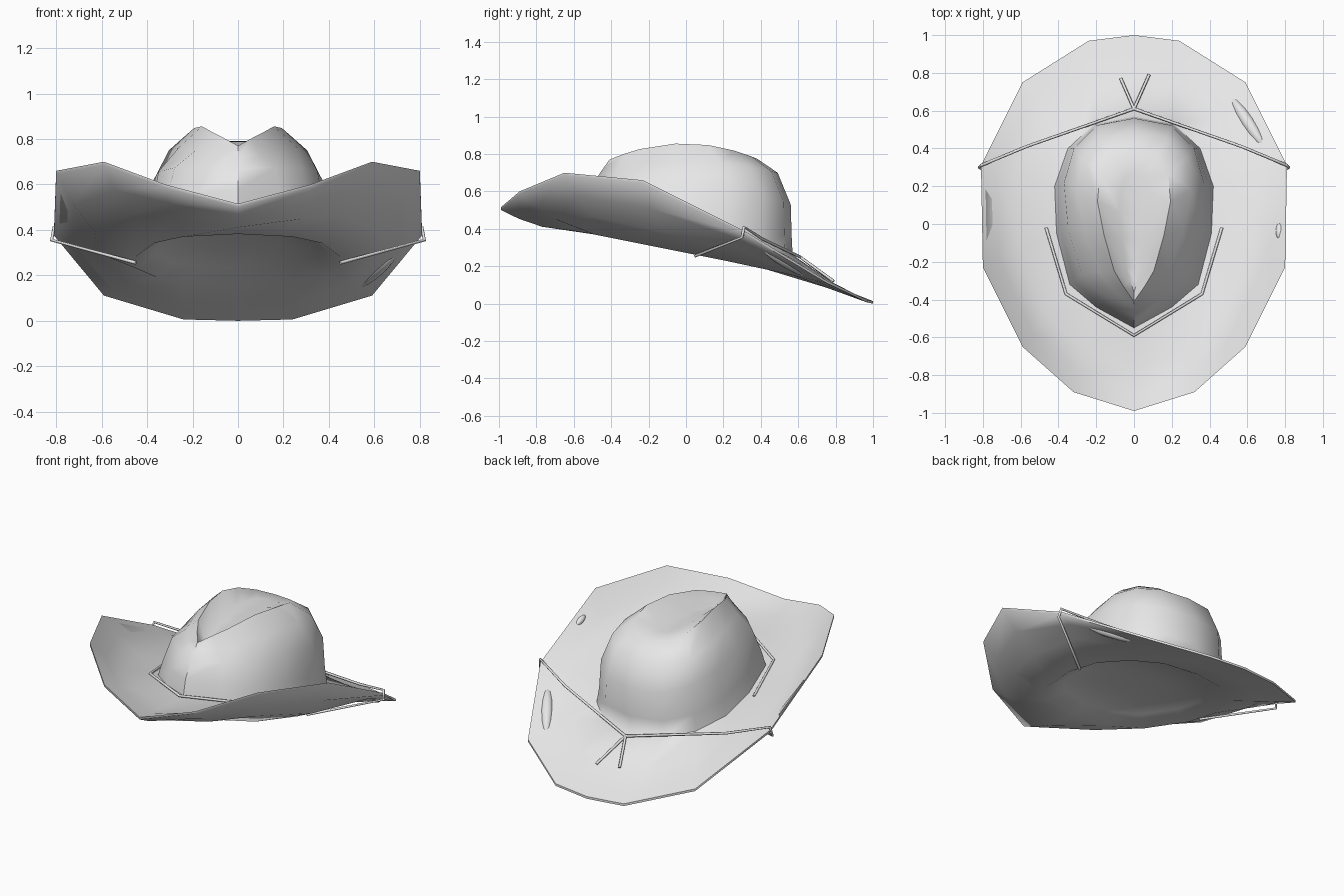
import bpy
import bmesh
import math
from mathutils import Vector
from mathutils.bvhtree import BVHTree

if "Cube" in bpy.data.objects:
    bpy.data.objects.remove(bpy.data.objects["Cube"])

felt = bpy.data.materials.new("pale grey felt")
felt.use_nodes = True
GREY = (0.8, 0.8, 0.8, 1)
felt.diffuse_color = GREY
felt.node_tree.nodes["Principled BSDF"].inputs["Base Color"].default_value = GREY


def smooth(obj, angle=58):
    bpy.ops.object.select_all(action="DESELECT")
    obj.select_set(True)
    bpy.context.view_layer.objects.active = obj
    bpy.ops.object.shade_smooth_by_angle(angle=math.radians(angle))


def full_ring(half):
    """Mirror a front-to-back half outline into a closed ring."""
    return half + [(-x, y, z) for x, y, z in half[-2:0:-1]]


def loft(name, halves):
    """Skin a sequence of rings and close both ends with strips across."""
    bm = bmesh.new()
    rings = [[bm.verts.new(v) for v in full_ring(h)] for h in halves]
    n = len(rings[0])
    for low, high in zip(rings, rings[1:]):
        for i in range(n):
            j = (i + 1) % n
            bm.faces.new((low[i], low[j], high[j], high[i]))
    for ring in (rings[0], rings[-1]):
        for i in range(n // 2):
            loop = (ring[i], ring[i + 1], ring[n - i - 1], ring[(n - i) % n])
            bm.faces.new(tuple(dict.fromkeys(loop)))
    bmesh.ops.recalc_face_normals(bm, faces=bm.faces)
    tree = BVHTree.FromBMesh(bm)
    mesh = bpy.data.meshes.new(name)
    bm.to_mesh(mesh)
    bm.free()
    mesh.materials.append(felt)
    obj = bpy.data.objects.new(name, mesh)
    bpy.context.collection.objects.link(obj)
    smooth(obj)
    return tree


# Brim outlines: rolled-up outer edge, head opening below, crown base above
edge = [(0, -0.99, 0.515), (0.32, -0.89, 0.6), (0.59, -0.65, 0.7), (0.8, -0.23, 0.66),
        (0.81, 0.31, 0.39), (0.59, 0.75, 0.125), (0.24, 0.97, 0.02), (0, 1, 0.014)]
opening_xy = [(0, -0.55), (0.24, -0.49), (0.37, -0.35), (0.45, -0.05),
              (0.45, 0.2), (0.36, 0.4), (0.22, 0.53), (0, 0.57)]
crown_xy = [(0, -0.55), (0.2, -0.44), (0.34, -0.32), (0.41, -0.05),
            (0.42, 0.2), (0.35, 0.4), (0.21, 0.53), (0, 0.57)]
opening = [(x, y, 0.272 - 0.2 * y) for x, y in opening_xy]
crown_base = [(x, y, 0.375 - 0.2 * y) for x, y in crown_xy]
edge_low = [(x, y, z - 0.014) for x, y, z in edge]
low_sag = [0.03, 0.03, 0.05, 0.08, 0, 0, 0, 0]
top_sag = [0.01, 0.03, 0.07, 0.09, 0.01, 0, 0.02, 0.025]


def brim_ring(inner, outer, sag, f, depth):
    ring = []
    for a, b, s in zip(inner, outer, sag):
        p = Vector(a).lerp(Vector(b), f)
        ring.append((p.x, p.y, p.z - s * depth))
    return ring


def lining_ring(scale, lift):
    return [(x * scale, y * scale, 0.272 - 0.2 * y * scale + lift) for x, y in opening_xy]


# Crown: rings scaled from its base outline, pinched towards the front
def crown_ring(scale, front, back, z_front, z_side, z_back, pinch):
    ring = []
    for x, y in crown_xy:
        u = (y - 0.01) / 0.56
        z = z_side + (z_back - z_front) / 2 * u
        z += ((z_back + z_front) / 2 - z_side) * u * u
        ring.append((x * scale * (1 + pinch * u), (front + back) / 2 + (back - front) / 2 * u, z))
    return ring


crown_levels = [
    (0.94, -0.53, 0.565, 0.58, 0.47, 0.36, 0.02),
    (0.86, -0.48, 0.56, 0.67, 0.65, 0.53, 0.08),
    (0.66, -0.445, 0.49, 0.72, 0.76, 0.7, 0.28),
    (0.405, -0.41, 0.38, 0.77, 0.857, 0.775, 0.4),
    (0.16, -0.36, 0.27, 0.72, 0.78, 0.79, 0.4),
]

# Hat body: shallow lining, underside, edge, upper brim and creased crown in one skin
body_tree = loft("hat_body", [
    lining_ring(0.4, 0.08),
    lining_ring(0.8, 0.05),
    opening,
    brim_ring(opening, edge_low, low_sag, 0.5, 1),
    brim_ring(opening, edge_low, low_sag, 0.78, 0.7),
    edge_low, edge,
    brim_ring(crown_base, edge, top_sag, 0.78, 0.7),
    brim_ring(crown_base, edge, top_sag, 0.5, 1),
    crown_base,
] + [crown_ring(*level) for level in crown_levels])


# Cords: thin tubes along paths
def cord(name, points, radius=0.008):
    curve = bpy.data.curves.new(name, "CURVE")
    curve.dimensions = "3D"
    curve.bevel_depth = radius
    curve.bevel_resolution = 1
    curve.use_fill_caps = True
    spline = curve.splines.new("POLY")
    spline.points.add(len(points) - 1)
    for p, co in zip(spline.points, points):
        p.co = (*co, 1)
    curve.materials.append(felt)
    obj = bpy.data.objects.new(name, curve)
    bpy.context.collection.objects.link(obj)


knot = (0, 0.61, 0.25)
for side, label in ((1, "left"), (-1, "right")):
    cord(label + "_back_cord", [knot, (side * 0.57, 0.41, 0.345), (side * 0.81, 0.31, 0.41),
                                (side * 0.82, 0.3, 0.355), (side * 0.45, 0.05, 0.255)])
cord("left_cord_tail", [knot, (0.08, 0.79, 0.12)])
cord("right_cord_tail", [knot, (-0.07, 0.77, 0.13)])
front_half = [(0, -0.59, 0.5), (0.36, -0.37, 0.46), (0.465, -0.02, 0.39)]
cord("front_cord", [(-x, y, z) for x, y, z in front_half[:0:-1]] + front_half)


# Worn patches: flat lenses set through the left side of the brim
def patch(name, start, end, width, thickness):
    ends = []
    for x, y in (start, end):
        hit, normal, _, _ = body_tree.ray_cast(Vector((x, y, 2)), Vector((0, 0, -1)))
        ends.append(hit)
    a, b = ends
    along = (b - a).normalized()
    across = normal.cross(along).normalized()
    up = along.cross(across)
    center = (a + b) / 2 - up * thickness * 0.5
    bpy.ops.mesh.primitive_uv_sphere_add(segments=12, ring_count=6, radius=1)
    obj = bpy.context.object
    obj.name = name
    for v in obj.data.vertices:
        x, y, z = v.co
        v.co = center + along * x * (b - a).length / 2 + across * y * width + up * z * thickness
    obj.data.materials.append(felt)
    smooth(obj)


patch("long_patch", (0.51, 0.68), (0.69, 0.41), 0.035, 0.032)
patch("small_patch", (0.765, -0.08), (0.765, 0.01), 0.02, 0.018)
